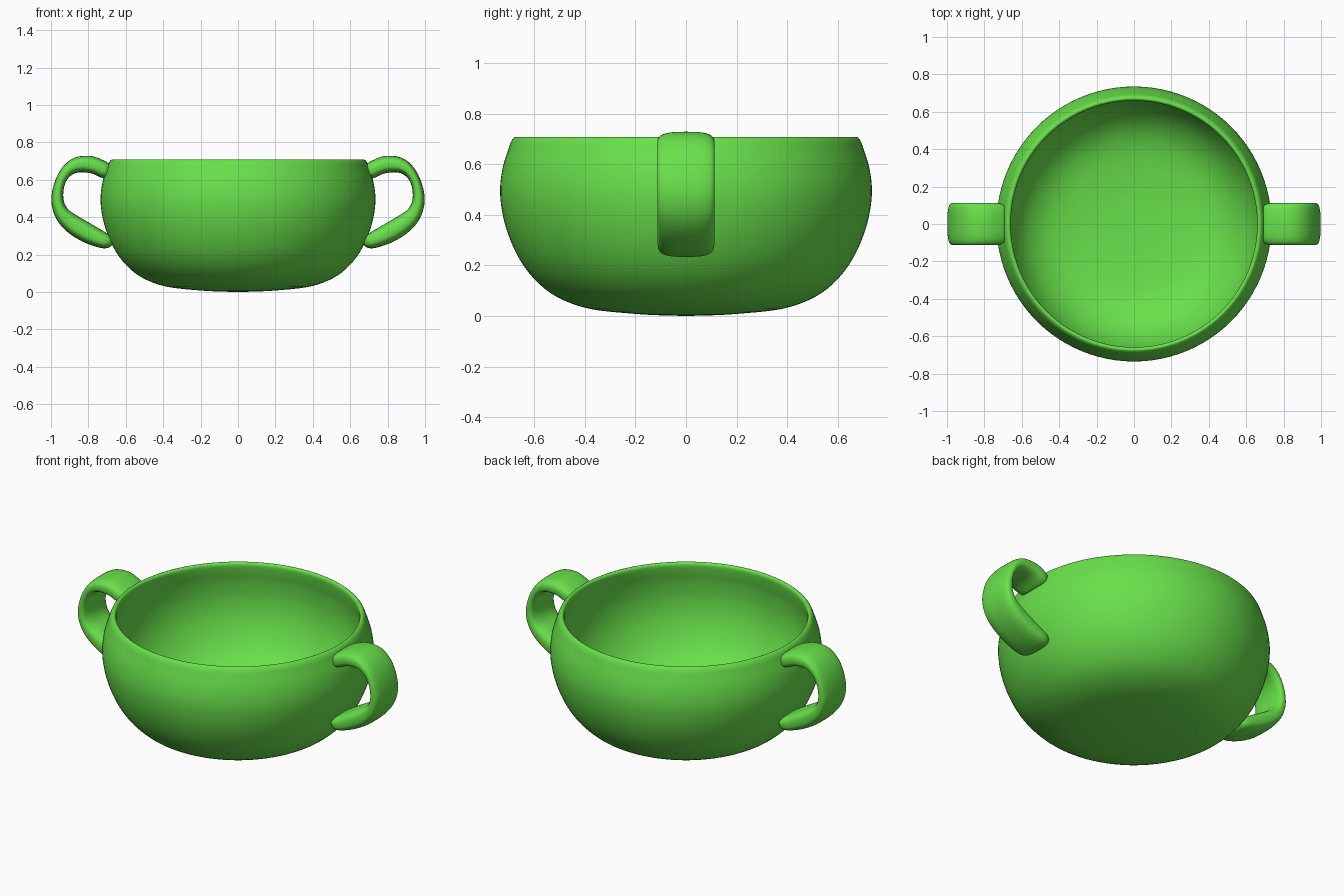
import bpy, bmesh
from math import sin, cos, pi
from mathutils import Vector

if "Cube" in bpy.data.objects:
    bpy.data.objects.remove(bpy.data.objects["Cube"])

green = bpy.data.materials.new("green_glaze")
green.diffuse_color = (0.14, 0.75, 0.07, 1)
green.use_nodes = True
green.node_tree.nodes["Principled BSDF"].inputs["Base Color"].default_value = green.diffuse_color


def spline(pts, steps):
    """Smooth Catmull-Rom curve through tuples of any length."""
    p = [Vector(q) for q in pts]
    p = [2 * p[0] - p[1]] + p + [2 * p[-1] - p[-2]]
    out = []
    for i in range(1, len(p) - 2):
        a, b, c, d = p[i - 1:i + 3]
        for k in range(steps):
            t = k / steps
            out.append(0.5 * (2 * b + (c - a) * t + (2 * a - 5 * b + 4 * c - d) * t * t
                              + (3 * b - a - 3 * c + d) * t ** 3))
    return out + [p[-2]]


def loft(name, rings, start, end):
    """Skin a list of closed rings and close both ends on a point."""
    bm = bmesh.new()
    loops = [[bm.verts.new(v) for v in r] for r in rings]
    n = len(loops[0])
    for a, b in zip(loops, loops[1:]):
        for j in range(n):
            bm.faces.new((a[j], a[(j + 1) % n], b[(j + 1) % n], b[j]))
    for ring, tip in ((loops[0], start), (loops[-1], end)):
        v = bm.verts.new(tip)
        for j in range(n):
            bm.faces.new((ring[j], ring[(j + 1) % n], v))
    bmesh.ops.recalc_face_normals(bm, faces=bm.faces)
    for f in bm.faces:
        f.smooth = True
    mesh = bpy.data.meshes.new(name)
    bm.to_mesh(mesh)
    bm.free()
    mesh.materials.append(green)
    ob = bpy.data.objects.new(name, mesh)
    bpy.context.collection.objects.link(ob)
    return ob


# Bowl: outside from the base up, over the rim, and down the inside (radius, z)
profile = [(0.09, 0.002), (0.2, 0.008), (0.38, 0.028), (0.51, 0.075), (0.60, 0.146),
           (0.667, 0.24), (0.715, 0.36), (0.735, 0.48), (0.726, 0.58), (0.702, 0.66),
           (0.690, 0.692), (0.677, 0.707), (0.666, 0.706), (0.659, 0.692), (0.664, 0.65),
           (0.677, 0.58), (0.682, 0.48), (0.664, 0.37), (0.617, 0.26), (0.555, 0.18),
           (0.47, 0.12), (0.36, 0.085), (0.2, 0.065), (0.09, 0.06)]
N = 96
rings = [[(r * cos(2 * pi * j / N), r * sin(2 * pi * j / N), z) for j in range(N)]
         for r, z in spline(profile, 4)]
loft("bowl", rings, (0, 0, 0), (0, 0, 0.058))

# Handle: outer edge x, z, inner edge x, z, and half width along the loop
stations = [(0.679, 0.668, 0.679, 0.640, 0.065), (0.688, 0.683, 0.692, 0.617, 0.094),
            (0.715, 0.702, 0.722, 0.608, 0.110), (0.785, 0.727, 0.785, 0.634, 0.113),
            (0.868, 0.720, 0.860, 0.638, 0.113), (0.932, 0.675, 0.908, 0.608, 0.113),
            (0.978, 0.594, 0.931, 0.555, 0.113), (0.998, 0.490, 0.932, 0.490, 0.113),
            (0.972, 0.392, 0.908, 0.442, 0.113), (0.905, 0.315, 0.858, 0.407, 0.113),
            (0.815, 0.262, 0.775, 0.358, 0.113), (0.735, 0.236, 0.702, 0.315, 0.110),
            (0.695, 0.236, 0.672, 0.295, 0.094), (0.673, 0.250, 0.663, 0.276, 0.065)]


def rounded(t):
    """Signed root that turns a circle into a soft rounded rectangle."""
    return abs(t) ** 0.68 * (1 if t > 0 else -1)


M = 40
rings, centres = [], []
for xo, zo, xi, zi, w in spline(stations, 5):
    mid = Vector(((xo + xi) / 2, 0, (zo + zi) / 2))
    half = Vector(((xo - xi) / 2, 0, (zo - zi) / 2))
    rings.append([mid + half * rounded(cos(a)) + Vector((0, w * rounded(sin(a)), 0))
                  for a in (2 * pi * j / M for j in range(M))])
    centres.append(mid)
handle = loft("handles", rings, centres[0], centres[-1])
mirror = handle.modifiers.new("other_side", 'MIRROR')
mirror.use_axis = (True, False, False)
